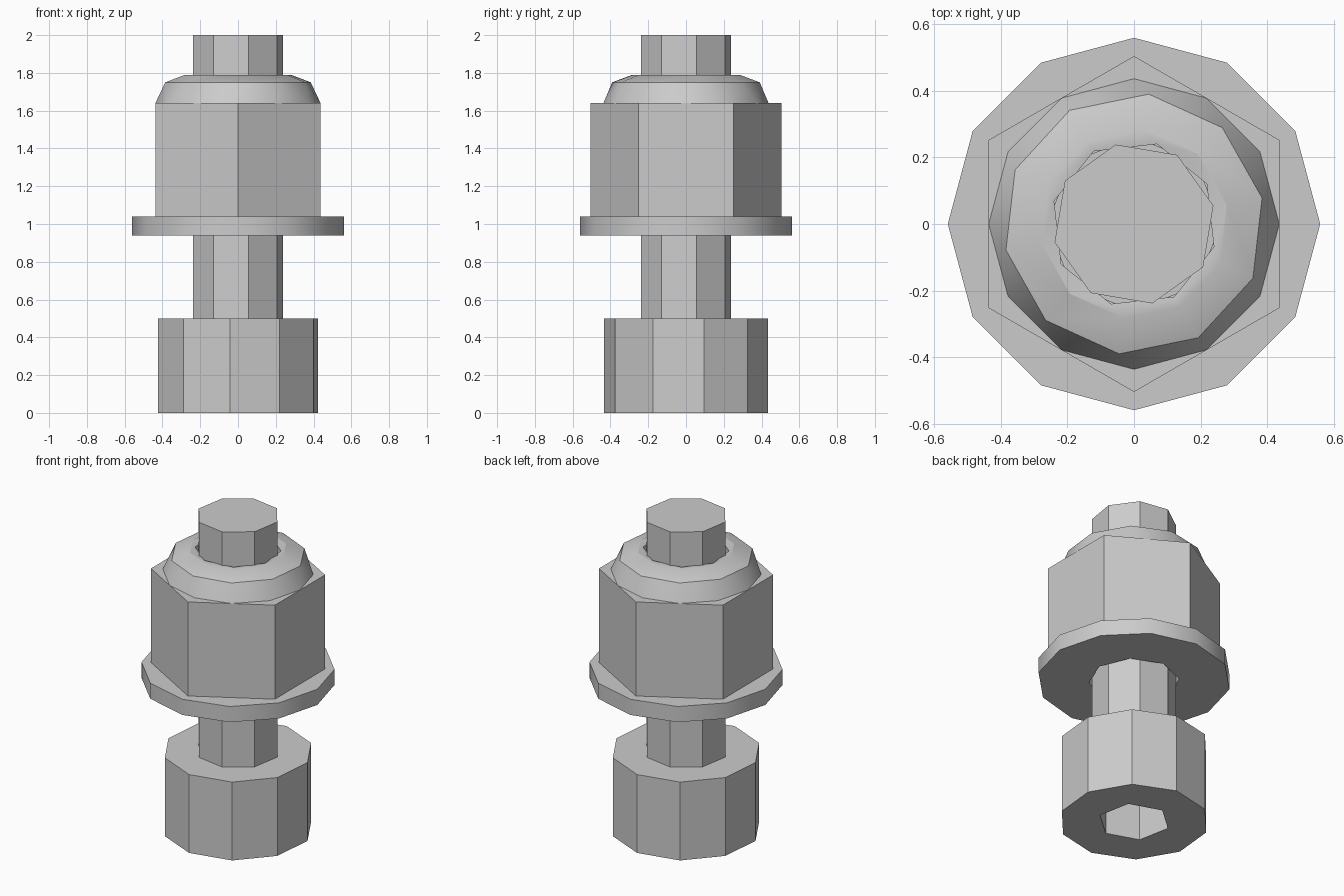
import bpy
import bmesh
from math import cos, sin, radians

cube = bpy.data.objects.get("Cube")
if cube:
    bpy.data.objects.remove(cube, do_unlink=True)

steel = bpy.data.materials.new("grey_steel")
steel.use_nodes = True
GREY = (0.6, 0.6, 0.6, 1)
steel.diffuse_color = GREY
steel.node_tree.nodes["Principled BSDF"].inputs["Base Color"].default_value = GREY


def ring(bm, sides, radius, z, turn):
    """Regular polygon of vertices; turn is the angle of its first corner."""
    angles = [radians(turn + 360 * k / sides) for k in range(sides)]
    return [bm.verts.new((radius * cos(a), radius * sin(a), z)) for a in angles]


def join(bm, low, low_turn, high, high_turn):
    """Skin two rings, which may have different corner counts."""
    na, nb = len(low), len(high)
    sa, sb = 360 / na, 360 / nb
    first = round((low_turn - high_turn) / sb)
    phase = high_turn + first * sb - low_turn
    i = j = 0
    while i < na or j < nb:
        gap = (i + 0.5) * sa - (phase + (j + 0.5) * sb)
        a, a2 = low[i % na], low[(i + 1) % na]
        b, b2 = high[(first + j) % nb], high[(first + j + 1) % nb]
        if i < na and j < nb and abs(gap) < 0.01:
            bm.faces.new((a, a2, b2, b))
            i, j = i + 1, j + 1
        elif j == nb or (i < na and gap < 0):
            bm.faces.new((a, a2, b))
            i += 1
        else:
            bm.faces.new((a, b2, b))
            j += 1


def lathe(name, specs, cap_first=False, cap_last=False, closed=False):
    """Build a part from stacked polygon rings (sides, radius, z, turn)."""
    bm = bmesh.new()
    rings = [ring(bm, *s) for s in specs]
    count = len(specs)
    for k in range(count if closed else count - 1):
        n = (k + 1) % count
        join(bm, rings[k], specs[k][3], rings[n], specs[n][3])
    if cap_first:
        bm.faces.new(rings[0])
    if cap_last:
        bm.faces.new(rings[-1])
    bmesh.ops.recalc_face_normals(bm, faces=bm.faces[:])
    mesh = bpy.data.meshes.new(name)
    bm.to_mesh(mesh)
    bm.free()
    mesh.materials.append(steel)
    obj = bpy.data.objects.new(name, mesh)
    bpy.context.collection.objects.link(obj)
    bpy.ops.object.select_all(action='DESELECT')
    obj.select_set(True)
    bpy.context.view_layer.objects.active = obj
    bpy.ops.object.shade_smooth_by_angle(angle=radians(32))
    return obj


# Ten-sided head with a hexagonal key socket underneath
lathe("bolt_head", [
    (6, 0.21, 0.3, 41),
    (6, 0.21, 0, 41),
    (10, 0.435, 0, 12.5),
    (10, 0.435, 0.5, 12.5),
], cap_first=True, cap_last=True)

# Eight-sided shank
lathe("bolt_shank", [(8, 0.245, 0.5, 13), (8, 0.245, 2, 13)],
      cap_first=True, cap_last=True)

# Flat washer with a loose hole
lathe("washer", [
    (8, 0.262, 0.94, 0),
    (12, 0.56, 0.94, 0),
    (12, 0.56, 1.04, 0),
    (8, 0.262, 1.04, 0),
], closed=True)

# Hexagonal nut with a chamfered dome and a bored hole
lathe("nut", [
    (8, 0.25, 1.04, 29),
    (6, 0.505, 1.04, 30),
    (6, 0.505, 1.64, 30),
    (12, 0.437, 1.64, 30),
    (10, 0.393, 1.75, 11.5),
    (10, 0.285, 1.79, 11.5),
    (8, 0.25, 1.785, 29),
], closed=True)
